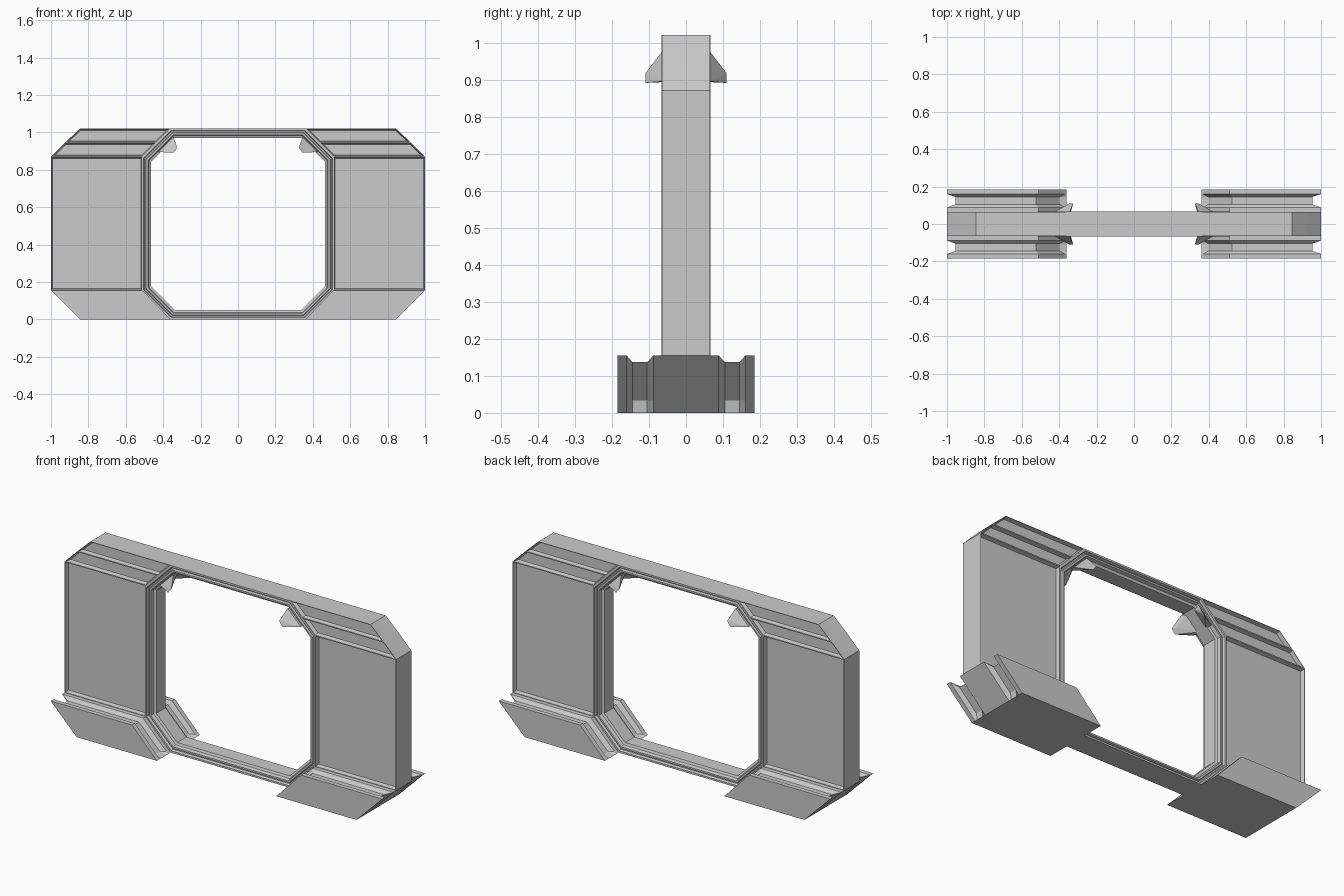
import bpy, bmesh, math

if "Cube" in bpy.data.objects:
    bpy.data.objects.remove(bpy.data.objects["Cube"])

def finish(bm, name, mirror=()):
    bmesh.ops.recalc_face_normals(bm, faces=bm.faces)
    me = bpy.data.meshes.new(name)
    bm.to_mesh(me)
    bm.free()
    ob = bpy.data.objects.new(name, me)
    bpy.context.collection.objects.link(ob)
    if mirror:
        m = ob.modifiers.new("Mirror", 'MIRROR')
        m.use_axis = ('x' in mirror, 'y' in mirror, False)
        m.use_mirror_merge = False
    return ob

def loft(bm, loops, cap=True, closed=False):
    """Skin a list of equal-length vertex loops."""
    rows = [[bm.verts.new(p) for p in loop] for loop in loops]
    n = len(rows[0])
    pairs = list(zip(rows, rows[1:]))
    if closed:
        pairs.append((rows[-1], rows[0]))
    for a, b in pairs:
        for i in range(n):
            j = (i + 1) % n
            bm.faces.new((a[i], a[j], b[j], b[i]))
    if cap and not closed:
        bm.faces.new(rows[0])
        bm.faces.new(rows[-1])

# Side wall: stacked slabs with recessed panels on front and back
T = 0.065
rows = [(0, .36, .845), (.155, .51, 1), (.87, .51, 1), (.945, .435, .925), (1.02, .36, .845)]
bm = bmesh.new()
loft(bm, [[(a, -T, z), (b, -T, z), (b, T, z), (a, T, z)] for z, a, b in rows])
bmesh.ops.recalc_face_normals(bm, faces=bm.faces)
bm.normal_update()
panels = [f for f in bm.faces if abs(f.normal.y) > .9 and f.calc_center_median().z > .2]
bmesh.ops.inset_individual(bm, faces=panels, thickness=.003, use_even_offset=True)
bmesh.ops.inset_individual(bm, faces=panels, thickness=.006, depth=-.02, use_even_offset=True)
finish(bm, "side_wall", 'x')

# Octagonal door frame: stepped moulding swept around the opening
def octagon(d, y):
    x, z0, z1 = .515 - d, d, 1.02 - d
    c = .155 - d * (2 - math.sqrt(2))
    return [(x, y, z0 + c), (x, y, z1 - c), (x - c, y, z1), (c - x, y, z1),
            (-x, y, z1 - c), (-x, y, z0 + c), (c - x, y, z0), (x - c, y, z0)]

steps = [(0, .066), (.010, .066), (.014, .052), (.020, .052), (.024, .063),
         (.033, .063), (.038, .045), (.050, .040)]
profile = [(d, -y) for d, y in steps] + [(d, y) for d, y in reversed(steps)]
bm = bmesh.new()
loft(bm, [octagon(d, y) for d, y in profile], closed=True)
finish(bm, "door_frame")

# Feet: slanted blocks with a groove running over the ends and top
full = [(.36, 0), (.37, .01), (.51, .155), (1, .155), (.878, .033), (.845, 0)]
inset = [(.36, 0), (.397, .01), (.524, .137), (.955, .137), (.851, .033), (.845, 0)]
cuts = [(.185, full), (.16, full), (.145, inset), (.105, inset), (.088, full)]
sections = [(-y, s) for y, s in cuts] + [(y, s) for y, s in reversed(cuts)]
bm = bmesh.new()
loft(bm, [[(x, y, z) for x, z in s] for y, s in sections])
finish(bm, "foot", 'x')

# Hooked prongs in the upper corners of the opening
bm = bmesh.new()
pts = [(.425, .02, .895), (.35, .02, .97), (.425, .065, .895), (.345, .065, .975),
       (.40, .065, .905), (.325, .11, .917), (.345, .11, .891), (.335, .09, .915)]
vs = [bm.verts.new(p) for p in pts]
res = bmesh.ops.convex_hull(bm, input=vs)
loose = [v for v in bm.verts if not v.link_faces]
bmesh.ops.delete(bm, geom=loose, context='VERTS')
finish(bm, "corner_prong", 'xy')
